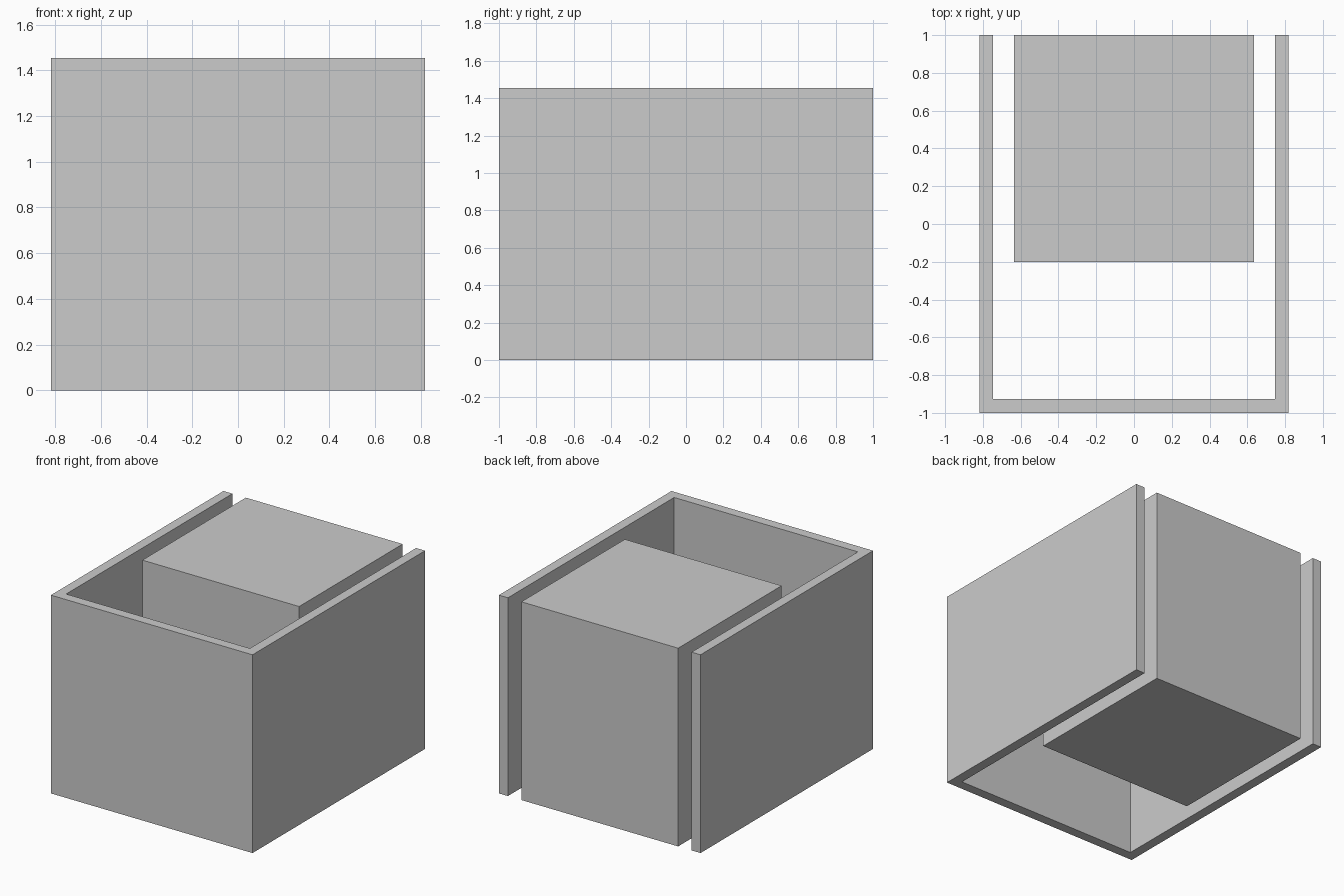
import bpy, bmesh

if "Cube" in bpy.data.objects:
    bpy.data.objects.remove(bpy.data.objects["Cube"])

U = 1 / 55          # model unit: overall depth is 110 units
HEIGHT = 80 * U


def extrude_profile(name, points):
    """Solid prism from a plan outline (counter-clockwise), standing on z = 0."""
    bm = bmesh.new()
    base = bm.faces.new([bm.verts.new((x * U, y * U, 0)) for x, y in points])
    top = bmesh.ops.extrude_face_region(bm, geom=[base], use_keep_orig=True)["geom"]
    bmesh.ops.translate(bm, vec=(0, 0, HEIGHT),
                        verts=[v for v in top if isinstance(v, bmesh.types.BMVert)])
    bmesh.ops.recalc_face_normals(bm, faces=bm.faces)
    mesh = bpy.data.meshes.new(name)
    bm.to_mesh(mesh)
    bm.free()
    obj = bpy.data.objects.new(name, mesh)
    bpy.context.collection.objects.link(obj)
    return obj


# U-shaped wall, open at the back, 4 units thick
extrude_profile("surround_wall", [(-45, -55), (45, -55), (45, 55), (41, 55),
                                  (41, -51), (-41, -51), (-41, 55), (-45, 55)])

# Solid block standing between the side walls, flush with the back
extrude_profile("inner_block", [(-35, -11), (35, -11), (35, 55), (-35, 55)])
